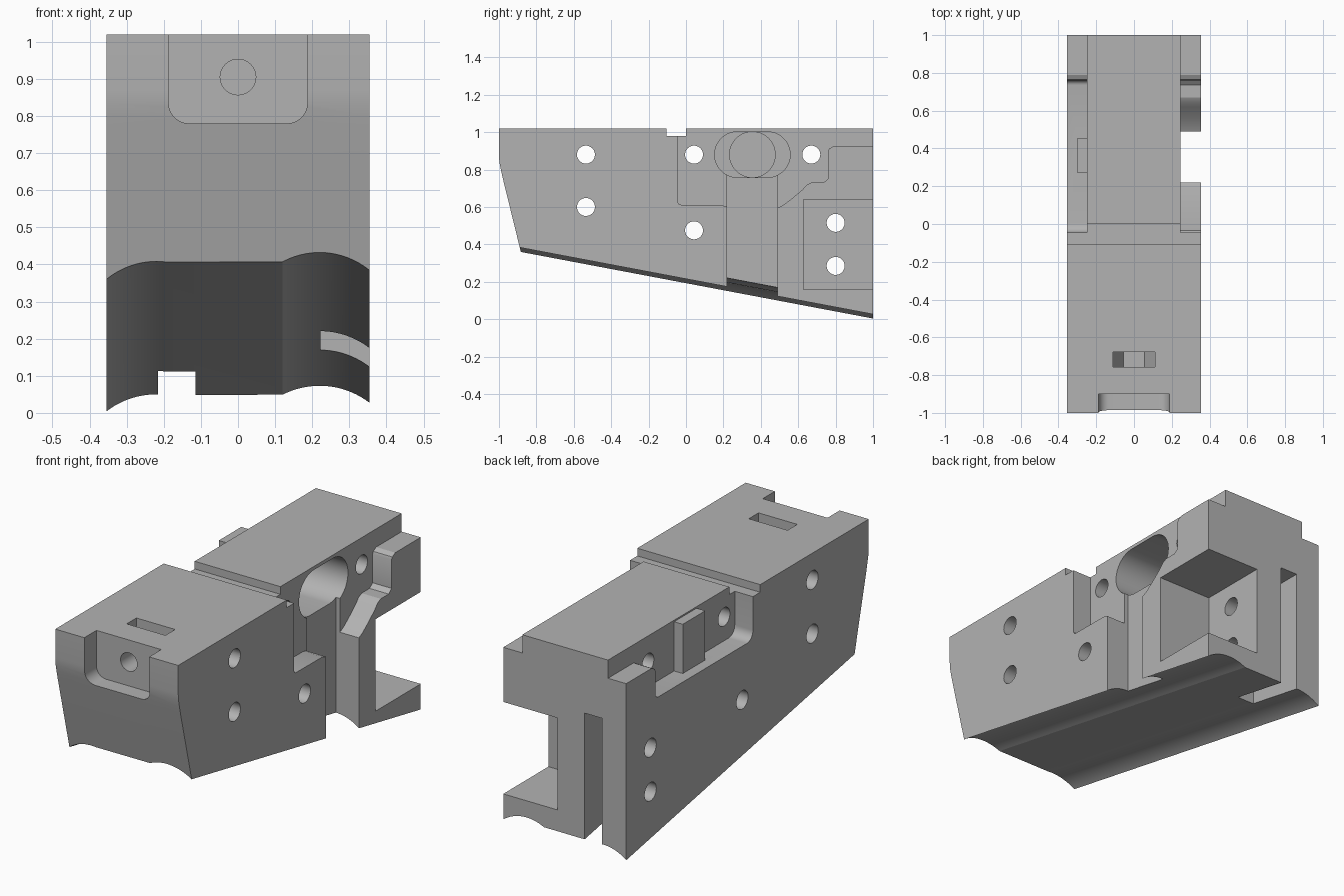
import bpy
import bmesh
import math
from mathutils import Vector

old = bpy.data.objects.get("Cube")
if old:
    bpy.data.objects.remove(old, do_unlink=True)

grey = bpy.data.materials.new("matte_grey")
grey.use_nodes = True
colour = (0.45, 0.45, 0.45, 1)
grey.diffuse_color = colour
grey.node_tree.nodes["Principled BSDF"].inputs["Base Color"].default_value = colour


def prism(name, outline, axis, start, end, slope=0.0):
    """Extrude a 2D outline along an axis; slope lowers z as y grows."""
    def place(a, b, t):
        if axis == "x":
            return Vector((t, a, b))
        if axis == "y":
            return Vector((a, t, b - slope * t))
        return Vector((a, b, t))
    bm = bmesh.new()
    rings = [[bm.verts.new(place(a, b, t)) for a, b in outline] for t in (start, end)]
    n = len(outline)
    bm.faces.new(rings[0])
    bm.faces.new(rings[1][::-1])
    for i in range(n):
        j = (i + 1) % n
        bm.faces.new((rings[0][j], rings[0][i], rings[1][i], rings[1][j]))
    bmesh.ops.recalc_face_normals(bm, faces=bm.faces)
    mesh = bpy.data.meshes.new(name)
    bm.to_mesh(mesh)
    bm.free()
    obj = bpy.data.objects.new(name, mesh)
    bpy.context.collection.objects.link(obj)
    mesh.materials.append(grey)
    return obj


def arc(cx, cy, r, a0, a1, steps):
    return [(cx + r * math.cos(math.radians(a0 + (a1 - a0) * i / steps)),
             cy + r * math.sin(math.radians(a0 + (a1 - a0) * i / steps)))
            for i in range(steps + 1)]


def circle(cx, cy, r, steps=40):
    return arc(cx, cy, r, 0, 360, steps)[:-1]


def box(a0, a1, b0, b1):
    return [(a0, b0), (a1, b0), (a1, b1), (a0, b1)]


def combine(target, tool, operation="DIFFERENCE"):
    mod = target.modifiers.new(tool.name, "BOOLEAN")
    mod.operation = operation
    mod.solver = "EXACT"
    mod.object = tool
    bpy.context.view_layer.objects.active = target
    bpy.ops.object.modifier_apply(modifier=mod.name)
    bpy.data.objects.remove(tool, do_unlink=True)


def cut(*args, **kwargs):
    combine(body, prism("cutter", *args, **kwargs))


# Main body from its side profile, with a softly bent nose
W = 0.355
body = prism("main_body", [(-1, 1.02), (-1, 0.87), (-0.997, 0.835), (-0.99, 0.8), (-0.98, 0.755),
                           (-0.78, -0.06), (1, -0.06), (1, 1.02)], "x", -W, W)

# Sloping underside with two concave channels
R, slope = 0.22, 0.189
left = [(-0.22 + x, z) for x, z in arc(0, 0.05 - R, R, 130, 83, 20)]
right = [(0.22 + x, z) for x, z in arc(0, 0.073 - R, R, 117, 50, 24)]
under = [(x, z + slope) for x, z in left + right]
cut([(-0.5, -1)] + [(-0.5, under[0][1])] + under + [(0.5, under[-1][1]), (0.5, -1)],
    "y", -1.4, 1.4, slope=slope)

# Side recesses, open at the top and stepped at the rear
step = [(0.76, 0.9), (0.765, 0.912), (0.79, 0.925), (1.2, 0.925), (1.2, 1.2)]
cut([(-0.045, 1.2), (-0.045, 0.625), (-0.035, 0.612), (0.19, 0.61), (0.22, 0.6), (0.49, 0.595),
     (0.52, 0.61), (0.56, 0.64), (0.62, 0.69), (0.645, 0.718), (0.67, 0.73), (0.735, 0.73),
     (0.76, 0.75)] + step, "x", 0.245, 0.5)
cut([(-0.045, 1.2)] + arc(0.005, 0.805, 0.05, 180, 270, 8) + arc(0.735, 0.78, 0.025, 270, 360, 5)
    + step, "x", -0.5, -0.25)

# Raised block inside the recess on the right side
combine(body, prism("recess_block", box(0.27, 0.455, 0.74, 1.012), "x", -0.3, -0.22), "UNION")

# Vertical side channel, slotted bore and its deeper round end
cut(box(0.22, 0.49, -0.2, 0.88), "x", 0.222, 0.5)
cut(arc(0.275, 0.88, 0.122, 90, 270, 24) + arc(0.435, 0.88, 0.122, -90, 90, 24), "x", -0.08, 0.5)
cut(circle(0.355, 0.88, 0.122, 48), "x", -0.2, 0.0)

# Rear corner pocket and rear slot
cut(box(0.628, 1.2, 0.16, 0.64), "x", 0.042, 0.5)
cut(box(-0.215, -0.115, -0.2, 0.707), "y", 0.667, 1.2)

# Groove across the top
cut(box(-0.105, 0, 0.98, 1.2), "x", -0.5, 0.5)

# Front notch with rounded lower corners
cut([(-0.187, 1.2)] + arc(-0.132, 0.835, 0.055, 180, 270, 8)
    + arc(0.132, 0.835, 0.055, 270, 360, 8) + [(0.187, 1.2)], "y", -1.2, -0.9)

# Nut trap with a hexagonal floor, and the front bolt hole
cut([(-0.112, 1.2)] + arc(0, 0.905, 0.112, 180, 360, 3) + [(0.112, 1.2)], "y", -0.758, -0.678)
cut(circle(0, 0.905, 0.048), "y", -1.1, -0.6)

# Bolt holes through the width
for y, z in ((-0.535, 0.88), (-0.535, 0.6), (0.043, 0.88), (0.043, 0.475),
             (0.67, 0.88), (0.8, 0.515), (0.8, 0.285)):
    cut(circle(y, z, 0.048), "x", -0.5, 0.5)

# Smooth the curved walls, keep the edges sharp
bpy.ops.object.select_all(action="DESELECT")
body.select_set(True)
bpy.context.view_layer.objects.active = body
bpy.ops.object.shade_smooth_by_angle(angle=math.radians(25))
